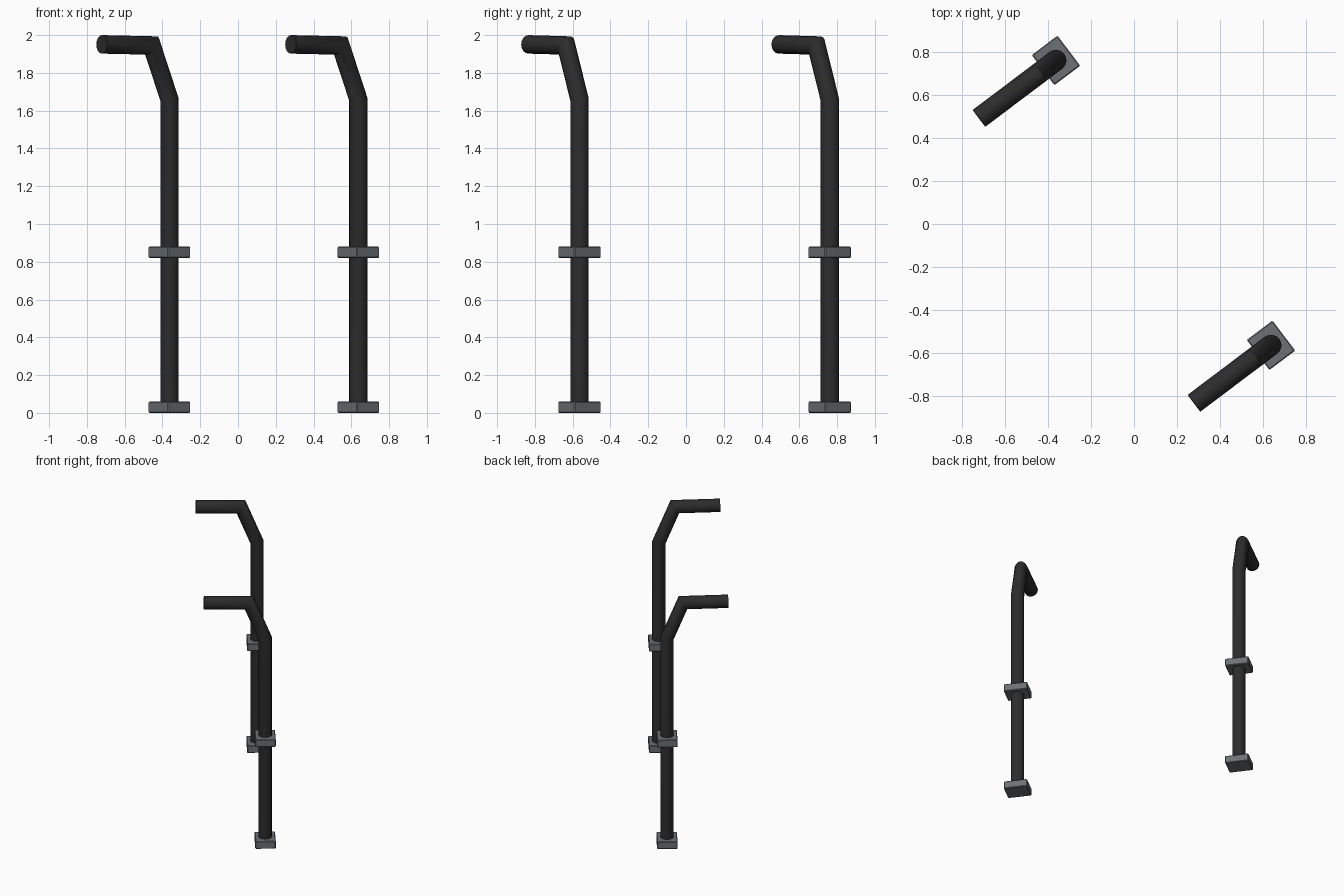
import bpy, bmesh
from math import sin, cos, pi, atan2, radians
from mathutils import Matrix

cube = bpy.data.objects.get("Cube")
if cube:
    bpy.data.objects.remove(cube, do_unlink=True)


def make_material(name, rgb, roughness):
    mat = bpy.data.materials.new(name)
    mat.use_nodes = True
    mat.diffuse_color = (*rgb, 1)
    bsdf = mat.node_tree.nodes["Principled BSDF"]
    bsdf.inputs["Base Color"].default_value = (*rgb, 1)
    bsdf.inputs["Roughness"].default_value = roughness
    return mat


black = make_material("black paint", (0.025, 0.025, 0.025), 0.6)
grey = make_material("grey metal", (0.15, 0.165, 0.175), 0.5)

SIDES = 16
RADIUS = 0.049
YAW = radians(180 + 37)
# Centre line of the bent tube: reach along the handle, height
PATH = [(0, 0.01), (0, 1.66), (0.117, 1.945), (0.448, 1.951)]


def add_object(name, bm, mat, place):
    mesh = bpy.data.meshes.new(name)
    bmesh.ops.recalc_face_normals(bm, faces=bm.faces)
    bm.to_mesh(mesh)
    bm.free()
    mesh.materials.append(mat)
    obj = bpy.data.objects.new(name, mesh)
    obj.matrix_world = place
    bpy.context.collection.objects.link(obj)
    return obj


def bent_tube(name, place):
    """Round tube along PATH with mitred joints and flat ends."""
    bm = bmesh.new()
    slopes = [atan2(b[1] - a[1], b[0] - a[0]) for a, b in zip(PATH, PATH[1:])]
    rings = []
    for i, (x, z) in enumerate(PATH):
        before = slopes[max(i - 1, 0)]
        after = slopes[min(i, len(slopes) - 1)]
        tilt = (before + after) / 2 + pi / 2
        stretch = RADIUS / cos((before - after) / 2)
        ring = []
        for k in range(SIDES):
            a = 2 * pi * k / SIDES
            d = stretch * cos(a)
            ring.append(bm.verts.new((x + d * cos(tilt), RADIUS * sin(a), z + d * sin(tilt))))
        rings.append(ring)
    for low, high in zip(rings, rings[1:]):
        for k in range(SIDES):
            n = (k + 1) % SIDES
            bm.faces.new((low[k], low[n], high[n], high[k]))
    bm.faces.new(rings[0])
    bm.faces.new(rings[-1])
    obj = add_object(name, bm, black, place)
    bpy.ops.object.select_all(action="DESELECT")
    obj.select_set(True)
    bpy.context.view_layer.objects.active = obj
    bpy.ops.object.shade_smooth_by_angle(angle=radians(40))


def block(name, z, place):
    """Mounting block with slightly chamfered edges."""
    bm = bmesh.new()
    bmesh.ops.create_cube(bm, size=1)
    bmesh.ops.scale(bm, vec=(0.15, 0.175, 0.06), verts=bm.verts)
    bmesh.ops.bevel(bm, geom=bm.edges[:], offset=0.005, segments=1, affect="EDGES")
    add_object(name, bm, grey, place @ Matrix.Translation((0, 0, z)))


# Two identical grab rails, diagonally apart
for side, x, y in (("right", -0.363, 0.761), ("left", 0.637, -0.564)):
    place = Matrix.Translation((x, y, 0)) @ Matrix.Rotation(YAW, 4, "Z")
    bent_tube(side + "_rail", place)
    block(side + "_base_block", 0.03, place)
    block(side + "_middle_block", 0.85, place)
